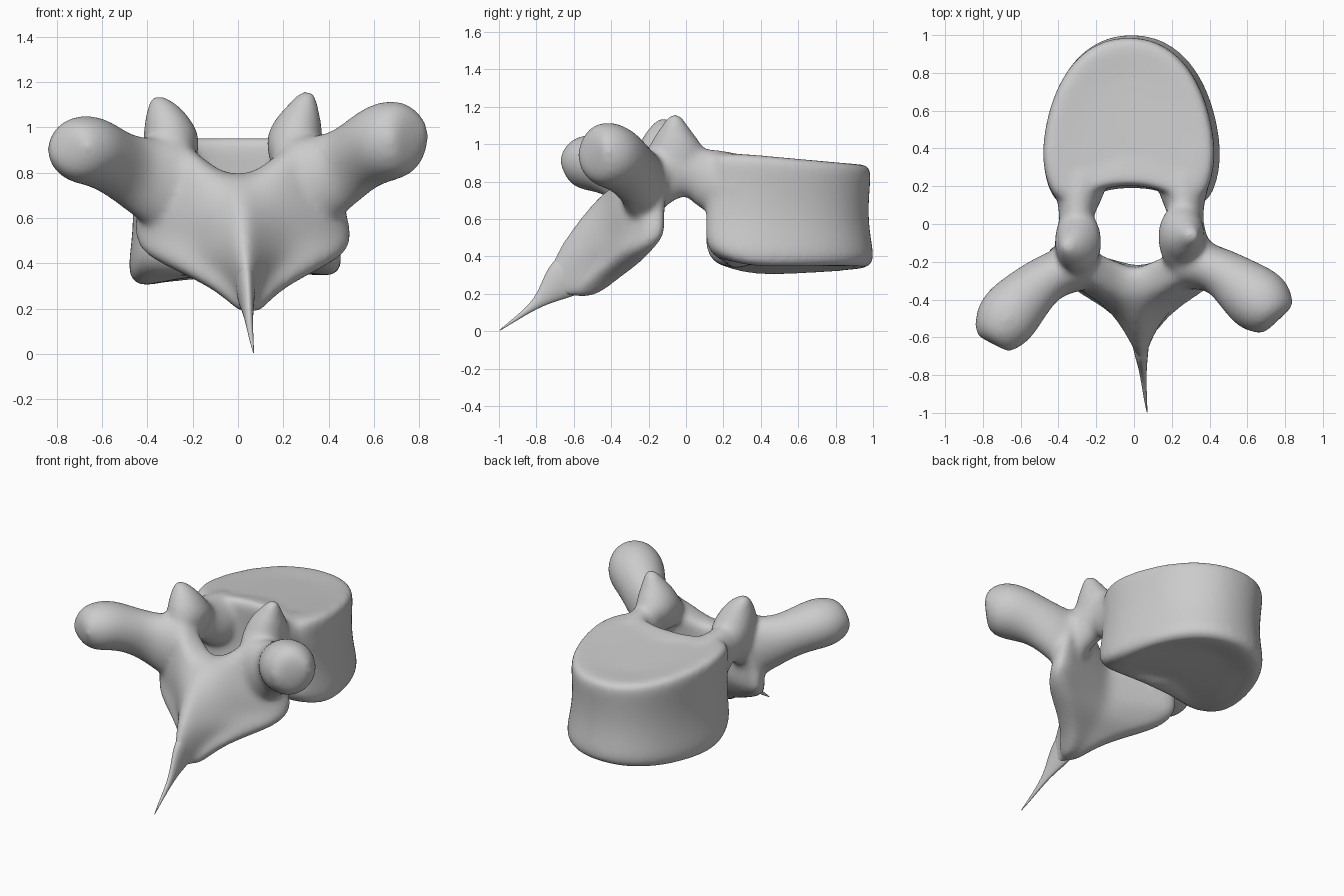
import bpy, bmesh, math
from mathutils import Vector

cube = bpy.data.objects.get("Cube")
if cube:
    bpy.data.objects.remove(cube, do_unlink=True)

bone = bpy.data.materials.new("bone_grey")
bone.use_nodes = True
colour = (0.6, 0.6, 0.6, 1)
bone.diffuse_color = colour
bone.node_tree.nodes["Principled BSDF"].inputs["Base Color"].default_value = colour


def loft(bm, rings):
    """Skin equal rings into a closed solid with quad strips as end caps."""
    rows = [[bm.verts.new(p) for p in ring] for ring in rings]
    n = len(rows[0])
    for a, b in zip(rows, rows[1:]):
        for i in range(n):
            j = (i + 1) % n
            bm.faces.new((a[i], a[j], b[j], b[i]))
    for row in (rows[0], rows[-1]):
        for i in range(n // 2 - 1):
            bm.faces.new((row[i], row[i + 1], row[n - 2 - i], row[n - 1 - i]))


def tube(bm, path, sides=12):
    """Elliptical tube through (x, y, z, half width, half height) stations."""
    pts = [Vector(p[:3]) for p in path]
    rings = []
    for k, p in enumerate(path):
        t = (pts[min(k + 1, len(pts) - 1)] - pts[max(k - 1, 0)]).normalized()
        side = t.cross(Vector((0, 0, 1))).normalized()
        up = side.cross(t)
        ring = []
        for i in range(sides):
            a = math.tau * i / sides
            ring.append(pts[k] + 1.05 * (side * math.cos(a) * p[3] + up * math.sin(a) * p[4]))
        rings.append(ring)
    loft(bm, rings)


def finish(name, bm, blend):
    bmesh.ops.recalc_face_normals(bm, faces=bm.faces)
    me = bpy.data.meshes.new(name)
    bm.to_mesh(me)
    bm.free()
    for f in me.polygons:
        f.use_smooth = True
    me.materials.append(bone)
    ob = bpy.data.objects.new(name, me)
    bpy.context.collection.objects.link(ob)
    sub = ob.modifiers.new("round", "SUBSURF")
    sub.levels = sub.render_levels = 2
    if blend:
        rm = ob.modifiers.new("fuse", "REMESH")
        rm.mode = "VOXEL"
        rm.voxel_size = 0.014
        rm.use_smooth_shade = True
        sm = ob.modifiers.new("soften", "SMOOTH")
        sm.factor = 0.5
        sm.iterations = 26


bm = bmesh.new()

# Body: egg-shaped outline stacked with a waist, flared rims and dished ends
half = [(0.17, 0.98), (0.32, 0.86), (0.42, 0.67), (0.47, 0.45), (0.47, 0.27),
        (0.4, 0.1), (0.25, 0.14), (0.1, 0.19)]
outline = [(0, 1.01)] + half + [(0, 0.19)] + [(-x, y) for x, y in reversed(half)]
levels = [(0.06, 0.5), (0.0, 0.82), (0.0, 0.95), (0.08, 1.02), (0.25, 0.98), (0.5, 0.94),
          (0.78, 0.96), (0.94, 0.98), (1.0, 0.94), (1.0, 0.82), (0.975, 0.5)]
rings = []
for t, s in levels:
    ring = []
    for x, y in outline:
        py = 0.55 + (y - 0.55) * s
        top = 0.955 - 0.09 * max(0, py - 0.25)
        bottom = 0.32 + 0.04 * abs(py - 0.5) + 0.045 * x + 0.5 * max(0, 0.25 - py)
        if y < 0.12:  # rear corners bulge back towards the pedicles
            py -= 0.07 * math.sin(math.pi * t)
        ring.append((x * s - 0.01 - 0.02 * t, py, bottom + (top - bottom) * t))
    rings.append(ring)
loft(bm, rings)

# Lamina and spinous ridge: chevron sections, the top one rising at the sides
# height, half width, side front, inner centre, back, ridge
sections = [(0.8, 0.39, -0.04, -0.25, -0.34, -0.35),
            (0.75, 0.43, -0.06, -0.24, -0.39, -0.44),
            (0.64, 0.47, -0.1, -0.23, -0.42, -0.56),
            (0.52, 0.49, -0.08, -0.22, -0.41, -0.67),
            (0.44, 0.46, -0.16, -0.24, -0.42, -0.73),
            (0.36, 0.3, -0.24, -0.28, -0.47, -0.77),
            (0.28, 0.14, -0.36, -0.38, -0.56, -0.79),
            (0.18, 0.04, -0.48, -0.48, -0.62, -0.79)]
columns = [0, 0.15, 0.4, 0.7, 1]
rise = dict(zip(columns, (0, 0, 0.065, 0.18, 0.13)))
rings = []
for k, (z, w, front, inner, back, ridge) in enumerate(sections):
    cx = 0.05 * (0.8 - z) / 0.6
    lift = (1, 0.6)[k] if k < 2 else 0
    side = front - 0.13
    outer = [ridge, ridge * 0.55 + back * 0.45, back, (back + side) / 2 - 0.02, side]
    a = [(u, inner + (front - inner) * u) for u in columns]
    b = list(zip(columns, outer))
    span = lambda c: [(-u, y) for u, y in reversed(c[1:])] + c
    rings.append([(cx + u * w, y, z + lift * rise[abs(u)])
                  for u, y in span(a) + span(b)[::-1]])
loft(bm, rings)

# Pedicles and upper facets, whose front slopes gently down to the body
for s, px, tip, ty in ((-1, 0.305, 1.14, -0.12), (1, 0.275, 1.165, -0.06)):
    tube(bm, [(s * 0.3, 0.34, 0.76, 0.14, 0.16), (s * (px - 0.03), 0.19, 0.79, 0.14, 0.18),
              (s * px, 0.09, 0.825, 0.1, 0.155), (s * px, 0, 0.865, 0.085, 0.125),
              (s * 0.31, -0.14, 0.82, 0.1, 0.15), (s * 0.33, -0.24, 0.78, 0.1, 0.17)])
    facet = []
    for z, x, y, rx, ry in ((0.78, 0.31, -0.12, 0.11, 0.15), (0.9, 0.295, -0.08, 0.13, 0.21),
                            (0.97, 0.295, ty + 0.01, 0.13, 0.16), (1.04, 0.31, ty, 0.105, 0.12),
                            (1.1, 0.33, ty, 0.07, 0.07), (tip, 0.355, ty, 0.03, 0.035)):
        x -= 0.045 if s > 0 else 0
        facet.append([(s * x + rx * math.cos(math.tau * i / 12),
                       y + ry * math.sin(math.tau * i / 12), z) for i in range(12)])
    loft(bm, facet)

# Transverse processes: club-ended arms spreading from a tall root
tube(bm, [(-0.22, -0.22, 0.72, 0.12, 0.22), (-0.36, -0.24, 0.765, 0.125, 0.2),
          (-0.47, -0.29, 0.805, 0.125, 0.155), (-0.56, -0.37, 0.855, 0.145, 0.14),
          (-0.65, -0.46, 0.9, 0.17, 0.155), (-0.705, -0.55, 0.905, 0.16, 0.15),
          (-0.75, -0.64, 0.9, 0.1, 0.1)])
tube(bm, [(0.22, -0.22, 0.72, 0.12, 0.22), (0.36, -0.22, 0.775, 0.125, 0.2),
          (0.46, -0.25, 0.82, 0.125, 0.165), (0.54, -0.31, 0.88, 0.145, 0.155),
          (0.63, -0.38, 0.93, 0.175, 0.175), (0.705, -0.44, 0.955, 0.17, 0.175),
          (0.77, -0.51, 0.955, 0.11, 0.13)])
finish("vertebra", bm, True)

# Spine tip: fine drooping point
bm = bmesh.new()
tube(bm, [(0.035, -0.56, 0.34, 0.05, 0.11), (0.035, -0.65, 0.285, 0.042, 0.115),
          (0.042, -0.72, 0.22, 0.028, 0.07), (0.048, -0.79, 0.155, 0.018, 0.028),
          (0.055, -0.87, 0.095, 0.012, 0.014), (0.062, -0.94, 0.045, 0.007, 0.008),
          (0.07, -1.0, 0.002, 0.002, 0.002)])
finish("spine_tip", bm, False)
